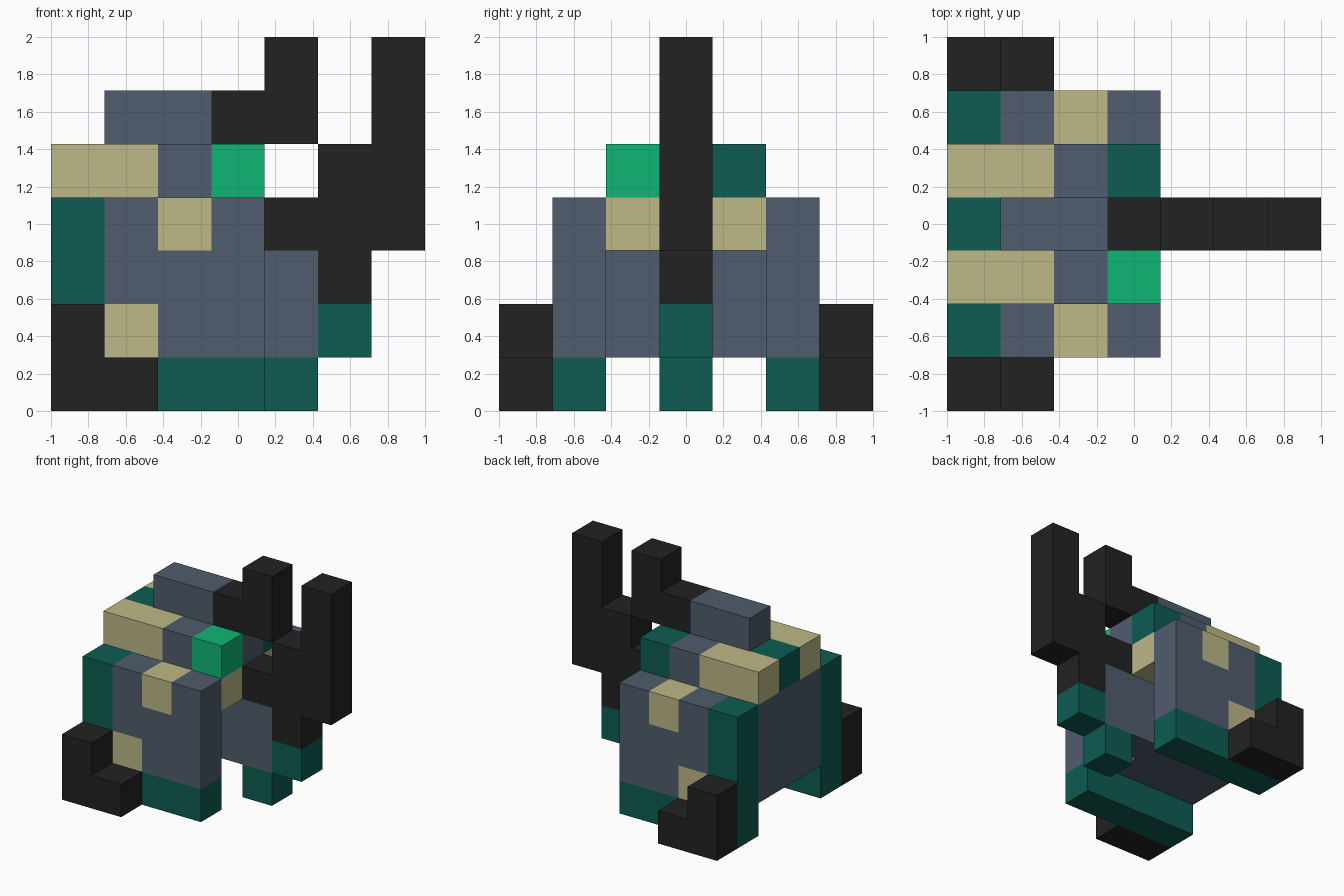
import bpy
import bmesh
from mathutils import Vector

cube = bpy.data.objects.get("Cube")
if cube:
    bpy.data.objects.remove(cube, do_unlink=True)

U = 2 / 7  # side of one cell; the model is 7 x 7 x 7 cells

COLOURS = {
    "g": ("slate_grey", (0.080, 0.107, 0.153)),
    "t": ("dark_teal", (0.004, 0.107, 0.084)),
    "k": ("charcoal", (0.016, 0.016, 0.016)),
    "y": ("sand", (0.509, 0.479, 0.242)),
    "e": ("bright_green", (0.005, 0.468, 0.174)),
}


def make_material(name, rgb):
    mat = bpy.data.materials.new(name)
    mat.use_nodes = True
    mat.diffuse_color = (*rgb, 1)
    bsdf = next(n for n in mat.node_tree.nodes if n.type == "BSDF_PRINCIPLED")
    bsdf.inputs["Base Color"].default_value = (*rgb, 1)
    bsdf.inputs["Roughness"].default_value = 0.8
    return mat


MATS = {key: make_material(*spec) for key, spec in COLOURS.items()}


def slab(name, layer, rows):
    """One-cell-deep closed slab: rows run from top down to z = 0, letters along x."""
    cells = {(i, len(rows) - 1 - r): c
             for r, row in enumerate(rows) for i, c in enumerate(row) if c != "."}
    keys = sorted(set(cells.values()))
    bm = bmesh.new()

    def quad(points, key):
        verts = [bm.verts.new(Vector((x, y, z)) * U - Vector((1, 1, 0)))
                 for x, y, z in points]
        bm.faces.new(verts).material_index = keys.index(key)

    a, b = layer, layer + 1
    for (i, k), c in cells.items():
        corners = [(i, k), (i + 1, k), (i + 1, k + 1), (i, k + 1)]
        quad([(x, a, z) for x, z in corners], c)
        quad([(x, b, z) for x, z in reversed(corners)], c)
        # rim faces only where there is no neighbouring cell
        for n, (di, dk) in enumerate([(0, -1), (1, 0), (0, 1), (-1, 0)]):
            if (i + di, k + dk) not in cells:
                (x0, z0), (x1, z1) = corners[n], corners[(n + 1) % 4]
                quad([(x0, a, z0), (x0, b, z0), (x1, b, z1), (x1, a, z1)], c)

    # merge flat areas of equal colour
    bmesh.ops.remove_doubles(bm, verts=bm.verts[:], dist=1e-4)
    bmesh.ops.dissolve_limit(bm, angle_limit=0.01, verts=bm.verts[:],
                             edges=bm.edges[:], delimit={"MATERIAL"})
    bmesh.ops.recalc_face_normals(bm, faces=bm.faces[:])
    mesh = bpy.data.meshes.new(name)
    bm.to_mesh(mesh)
    bm.free()
    for key in keys:
        mesh.materials.append(MATS[key])
    obj = bpy.data.objects.new(name, mesh)
    bpy.context.collection.objects.link(obj)
    return obj


# Mirrored pairs: foot, outer side and shoulder, with a differing shoulder tip
for side, layers, tip in (("right", (0, 1, 2), "e"), ("left", (6, 5, 4), "t")):
    slab(f"foot_{side}", layers[0], ["k",
                                     "kk"])
    slab(f"side_{side}", layers[1], ["tgyg",
                                     "tggg",
                                     "tygg",
                                     "tttt"])
    slab(f"shoulder_{side}", layers[2], ["yyg" + tip,
                                         "gggy",
                                         "ggg",
                                         "ggg",
                                         "..."])

# Middle of the body with the back ridge and the small front support
slab("body_core", 3, [".gg",
                      "tggg",
                      "gggg",
                      "ggggg",
                      "ggggg",
                      "....t"])

# Horn rising from the ridge
slab("upper_horn", 3, ["....k",
                       "...kk",
                       ".", ".", ".", ".", "."])

# Long horn stepping outward and up, with its teal base
slab("lower_horn", 3, ["......k",
                       "......k",
                       ".....kk",
                       "....kkk",
                       ".....k",
                       ".....t",
                       "."])
